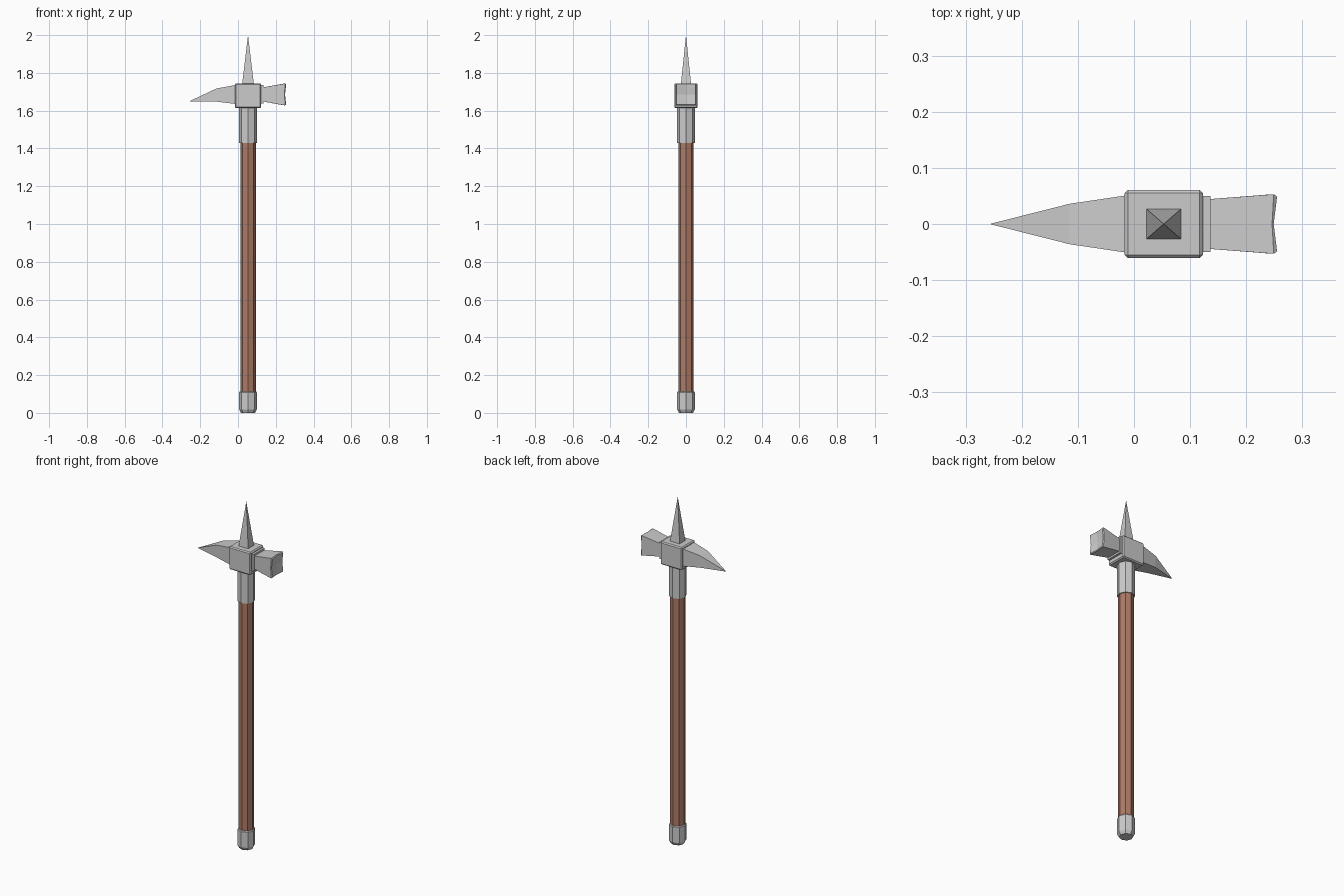
import bpy, bmesh, math

if "Cube" in bpy.data.objects:
    bpy.data.objects.remove(bpy.data.objects["Cube"])

CX = 0.053  # shaft axis


def finish(bm, name, mat=None):
    bmesh.ops.recalc_face_normals(bm, faces=bm.faces)
    me = bpy.data.meshes.new(name)
    bm.to_mesh(me)
    bm.free()
    ob = bpy.data.objects.new(name, me)
    bpy.context.collection.objects.link(ob)
    if mat:
        me.materials.append(mat)
    return ob


def loft(name, rings, mat=None):
    """Skin closed rings of points and cap both ends."""
    bm = bmesh.new()
    rows = [[bm.verts.new(p) for p in ring] for ring in rings]
    n = len(rows[0])
    for a, b in zip(rows, rows[1:]):
        for i in range(n):
            j = (i + 1) % n
            bm.faces.new((a[i], a[j], b[j], b[i]))
    bm.faces.new(rows[0])
    bm.faces.new(rows[-1])
    return finish(bm, name, mat)


def octagon(r, z):
    return [(CX + r * math.cos(i * math.pi / 4), r * math.sin(i * math.pi / 4), z)
            for i in range(8)]


def rect_x(x, hy, z0, z1):
    return [(x, -hy, z0), (x, hy, z0), (x, hy, z1), (x, -hy, z1)]


wood = bpy.data.materials.new("wood")
wood.diffuse_color = (0.42, 0.20, 0.135, 1)
wood.use_nodes = True
wood.node_tree.nodes["Principled BSDF"].inputs["Base Color"].default_value = wood.diffuse_color

# Shaft with its metal socket and butt cap
loft("wooden_shaft", [octagon(0.041, 0.08), octagon(0.041, 1.46)], wood)
loft("socket", [octagon(0.047, 1.43), octagon(0.047, 1.63)])
loft("butt_cap", [octagon(0.037, 0.0), octagon(0.047, 0.018),
                  octagon(0.047, 0.108), octagon(0.043, 0.113)])

# Bevelled central block
bm = bmesh.new()
bmesh.ops.create_cube(bm, size=1)
bmesh.ops.scale(bm, vec=(0.14, 0.122, 0.132), verts=bm.verts)
bmesh.ops.translate(bm, vec=(CX, 0, 1.679), verts=bm.verts)
bmesh.ops.bevel(bm, geom=bm.edges[:], offset=0.006, segments=1, affect='EDGES')
finish(bm, "head_block")

# Top spike: four-sided pyramid
bm = bmesh.new()
base = [bm.verts.new((CX + sx * 0.031, sy * 0.027, 1.74))
        for sx, sy in ((-1, -1), (1, -1), (1, 1), (-1, 1))]
tip = bm.verts.new((CX, 0, 2.0))
bm.faces.new(base)
for i in range(4):
    bm.faces.new((base[i], base[(i + 1) % 4], tip))
finish(bm, "top_spike")

# Drooping beak
loft("beak", [rect_x(0.0, 0.053, 1.634, 1.738),
              rect_x(-0.115, 0.036, 1.648, 1.717),
              rect_x(-0.255, 0.0006, 1.649, 1.651)])

# Hammer neck and flared hammer with a slightly hollow striking face
loft("hammer_neck", [rect_x(0.11, 0.05, 1.638, 1.735),
                     rect_x(0.136, 0.05, 1.638, 1.735)])
bm = bmesh.new()
ZC = 1.686


def ring(x, hy, hz, dip):
    pts = ((-1, -1), (0, -1), (1, -1), (1, 0), (1, 1), (0, 1), (-1, 1), (-1, 0))
    return [bm.verts.new((x - dip * (0 in p), p[0] * hy, ZC + p[1] * hz)) for p in pts]


rows = [ring(0.13, 0.044, 0.037, 0), ring(0.249, 0.053, 0.058, 0.003),
        ring(0.255, 0.049, 0.054, 0.006)]
center = bm.verts.new((0.244, 0, ZC))
for a, b in zip(rows, rows[1:]):
    for i in range(8):
        j = (i + 1) % 8
        bm.faces.new((a[i], a[j], b[j], b[i]))
for i in range(8):
    bm.faces.new((rows[-1][i], rows[-1][(i + 1) % 8], center))
bm.faces.new(rows[0])
finish(bm, "hammer")
